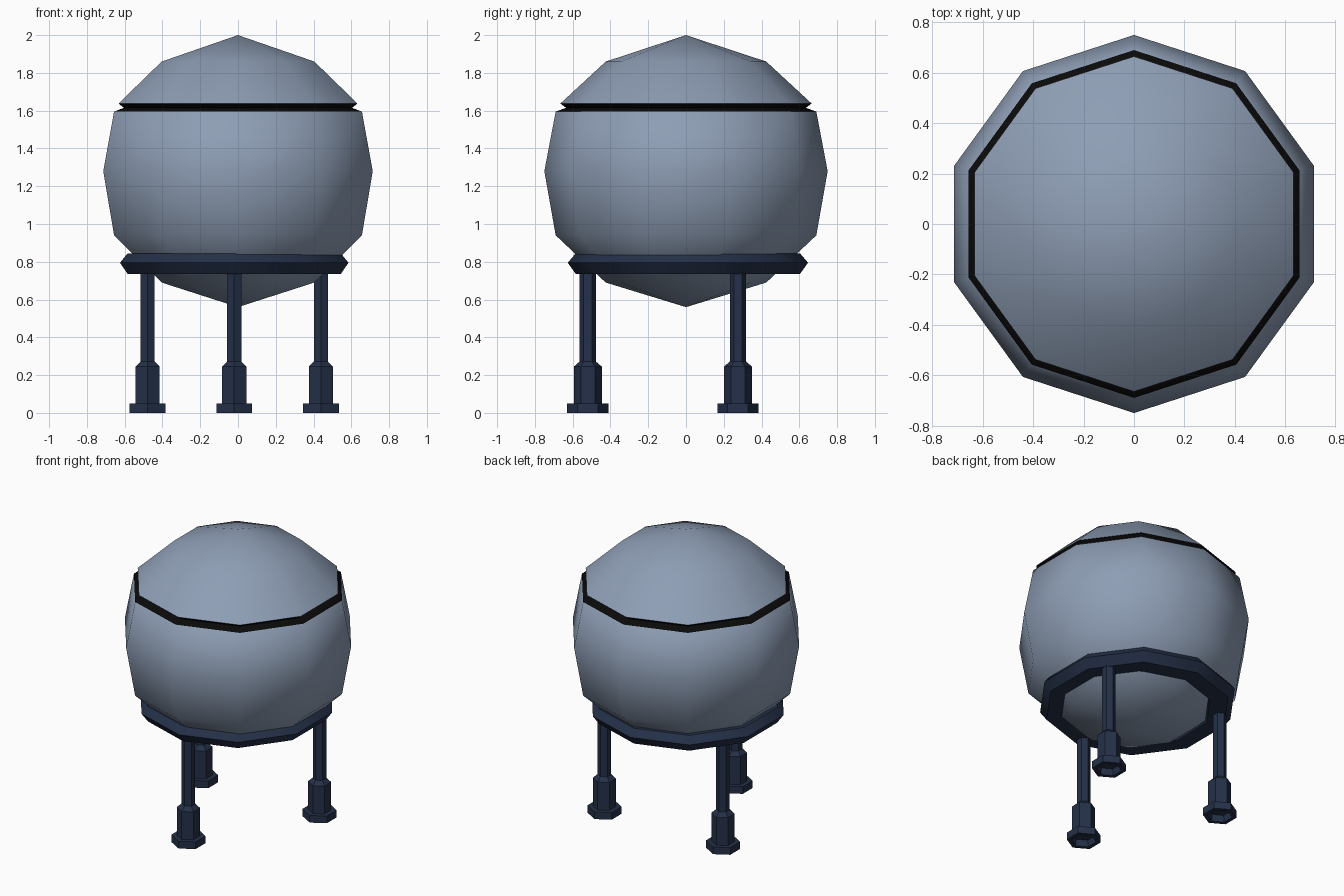
import bpy, bmesh, math

if "Cube" in bpy.data.objects:
    bpy.data.objects.remove(bpy.data.objects["Cube"])


def material(name, rgb):
    m = bpy.data.materials.new(name)
    m.diffuse_color = (*rgb, 1)
    m.use_nodes = True
    m.node_tree.nodes["Principled BSDF"].inputs["Base Color"].default_value = m.diffuse_color
    return m


SHELL = material("grey blue shell", (0.27, 0.34, 0.46))
NAVY = material("navy metal", (0.018, 0.030, 0.065))
BLACK = material("black groove", (0.003, 0.003, 0.003))


def lathe(name, profile, sides, centre, mats, smooth, closed=False, mat_rule=None):
    """Spin (radius, z) points about z; one corner always points along +y."""
    bm = bmesh.new()
    rings = []
    for r, z in profile:
        if r == 0:
            rings.append([bm.verts.new((0, 0, z))] * sides)
        else:
            rings.append([bm.verts.new((r * math.cos(a), r * math.sin(a), z))
                          for a in (math.pi / 2 + math.tau * i / sides for i in range(sides))])
    count = len(rings) if closed else len(rings) - 1
    for k in range(count):
        a, b = rings[k], rings[(k + 1) % len(rings)]
        for i in range(sides):
            j = (i + 1) % sides
            f = bm.faces.new(list(dict.fromkeys((a[i], a[j], b[j], b[i]))))
            f.material_index = mat_rule(k) if mat_rule else 0
    bmesh.ops.recalc_face_normals(bm, faces=bm.faces)
    me = bpy.data.meshes.new(name)
    bm.to_mesh(me)
    bm.free()
    for m in mats:
        me.materials.append(m)
    ob = bpy.data.objects.new(name, me)
    bpy.context.collection.objects.link(ob)
    ob.location = (*centre, 0)
    bpy.ops.object.select_all(action='DESELECT')
    ob.select_set(True)
    bpy.context.view_layer.objects.active = ob
    bpy.ops.object.shade_smooth_by_angle(angle=math.radians(smooth))
    return ob


# Ten-sided round body with a black groove below the lid
body = [(0, 0.56), (0.425, 0.69), (0.69, 0.94), (0.75, 1.28), (0.69, 1.595),
        (0.635, 1.615), (0.665, 1.638), (0.425, 1.86), (0, 2.0)]
lathe("body", body, 10, (0, 0), [SHELL, BLACK], 60,
      mat_rule=lambda k: 1 if k in (4, 5) else 0)

# Support collar, set slightly off the body's axis
CX, CY = -0.02, 0.01
collar = [(0.475, 0.735), (0.593, 0.735), (0.636, 0.795), (0.595, 0.843),
          (0.475, 0.843), (0.43, 0.79)]
lathe("collar", collar, 10, (CX, CY), [NAVY], 40, closed=True)

# Three hexagonal legs with sleeves and hollow feet
leg = [(0, 0.045), (0.073, 0.045), (0.08, 0), (0.109, 0), (0.109, 0.05),
       (0.074, 0.05), (0.074, 0.245), (0.043, 0.272), (0.043, 0.77), (0, 0.77)]
for n, label in enumerate(("front_leg", "right_leg", "left_leg")):
    a = -math.pi / 2 + n * math.tau / 3
    lathe(label, leg, 6, (CX + 0.53 * math.cos(a), CY + 0.53 * math.sin(a)), [NAVY], 30)
